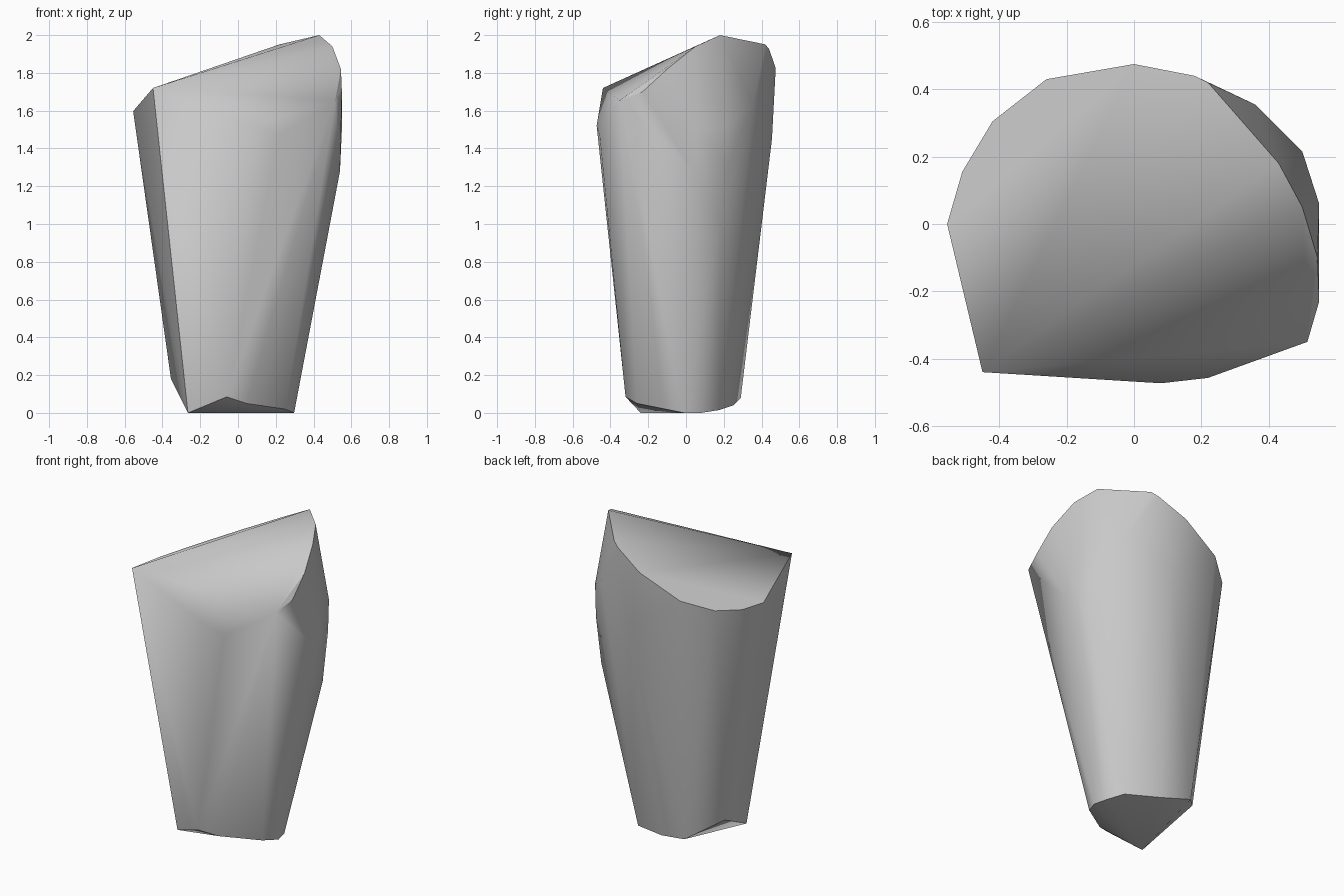
import bpy
import bmesh
import math
from mathutils import Vector

cube = bpy.data.objects.get("Cube")
if cube:
    bpy.data.objects.remove(cube, do_unlink=True)


def make_material(name, value):
    material = bpy.data.materials.new(name)
    material.use_nodes = True
    colour = (value, value, value, 1)
    material.diffuse_color = colour
    material.node_tree.nodes["Principled BSDF"].inputs["Base Color"].default_value = colour
    return material


def on_slanted_top(x, y):
    """Point on the flat face that cuts across the top."""
    corner = Vector((-.45, -.44, 1.72))
    return (x, y, corner.z + .537 * (x - corner.x) - .15 * (y - corner.y))


def hull_object(name, points, material):
    """Convex solid wrapped tightly around the given corner points."""
    bm = bmesh.new()
    for point in points:
        bm.verts.new(point)
    bmesh.ops.convex_hull(bm, input=bm.verts)
    loose = [v for v in bm.verts if not v.link_faces]
    bmesh.ops.delete(bm, geom=loose, context="VERTS")
    bmesh.ops.recalc_face_normals(bm, faces=bm.faces)
    mesh = bpy.data.meshes.new(name)
    bm.to_mesh(mesh)
    bm.free()
    mesh.materials.append(material)
    obj = bpy.data.objects.new(name, mesh)
    bpy.context.collection.objects.link(obj)
    return obj


# Rim of the flat slanted cut, from the front corner round to the back
slanted_rim = [on_slanted_top(x, y) for x, y in (
    (-.45, -.44), (-.555, 0), (-.51, .155), (-.42, .305),
    (-.26, .43), (0, .475), (.18, .44), (.22, .42))]

# Peak and the edge falling from it down the right side
peak_edge = [(.43, .18, 2), (.5, .05, 1.94), (.545, -.1, 1.82),
             (.55, -.23, 1.7), (.515, -.35, 1.655)]

# Widest belt just under the top
belt = [(.08, -.473, 1.52), (.22, -.457, 1.47),
        (.55, .06, 1.5), (.5, .215, 1.52), (.36, .355, 1.63),
        (.1, .455, 1.45), (.54, .04, 1.28), (.49, .22, 1.31), (.48, .18, 1)]

# Chipped lower end
foot = [(-.265, -.24, 0), (-.06, -.32, .085), (.045, -.26, .05),
        (.25, -.11, .02), (.297, -.01, 0), (.275, .08, 0),
        (.22, .175, .015), (0, .25, .04), (-.19, .29, .08),
        (-.355, .11, .18)]

stone = make_material("stone grey", .58)
shard = hull_object("stone_shard", slanted_rim + peak_edge + belt + foot, stone)

# Smooth the gentle sides and keep the broken edges crisp
bpy.ops.object.select_all(action="DESELECT")
shard.select_set(True)
bpy.context.view_layer.objects.active = shard
bpy.ops.object.shade_smooth_by_angle(angle=math.radians(35))
